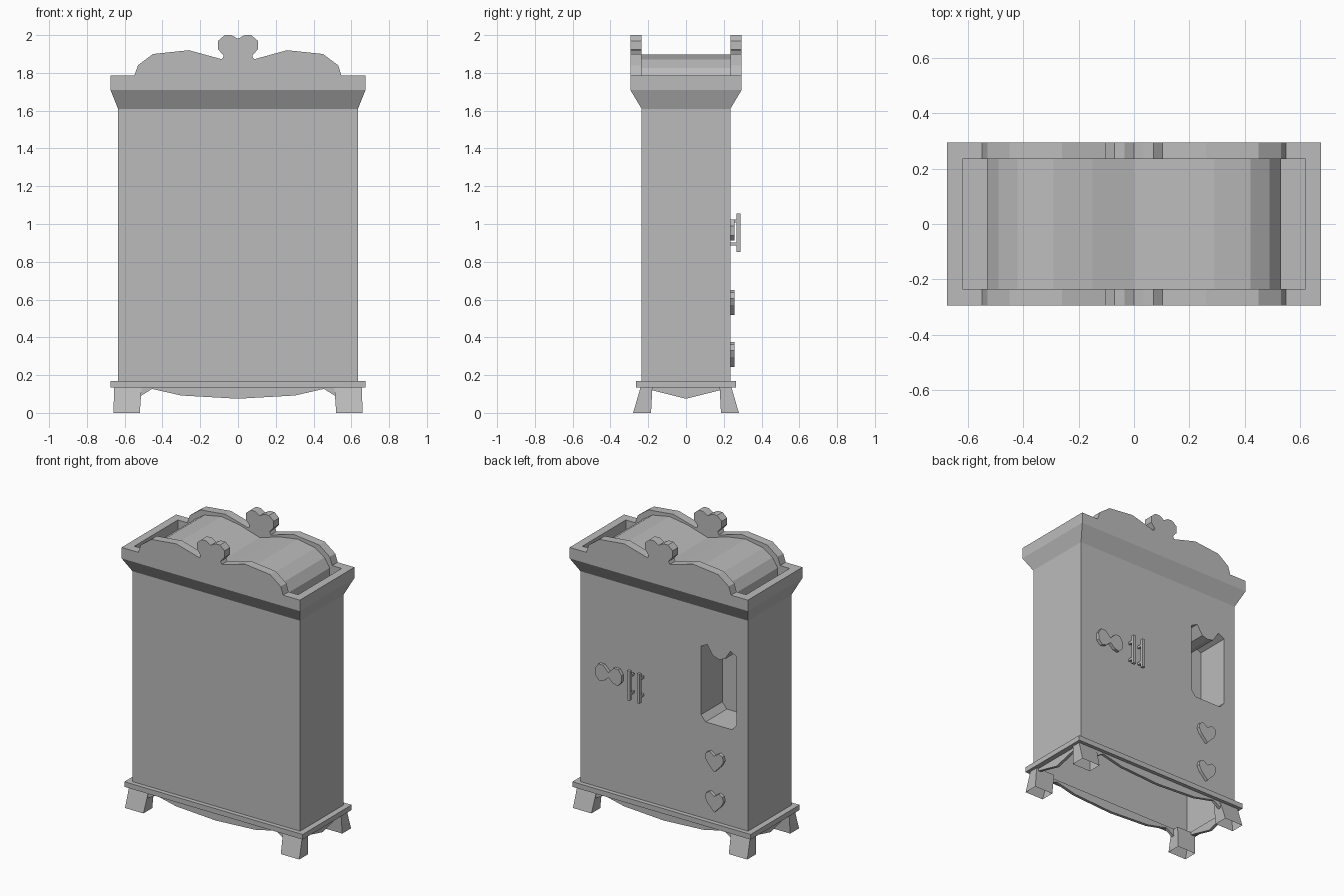
import bpy, bmesh

cube = bpy.data.objects.get("Cube")
if cube:
    bpy.data.objects.remove(cube, do_unlink=True)

grey = bpy.data.materials.new("plain_grey")
grey.use_nodes = True
grey.diffuse_color = (0.5, 0.5, 0.5, 1)
grey.node_tree.nodes["Principled BSDF"].inputs["Base Color"].default_value = (0.5, 0.5, 0.5, 1)


def finish(name, bm):
    bmesh.ops.recalc_face_normals(bm, faces=bm.faces)
    mesh = bpy.data.meshes.new(name)
    bm.to_mesh(mesh)
    bm.free()
    mesh.materials.append(grey)
    obj = bpy.data.objects.new(name, mesh)
    bpy.context.collection.objects.link(obj)
    return obj


def prism(name, profile, a, b, axis="y"):
    """Extrude an outline of (across, height) points along y or x."""
    bm = bmesh.new()
    rings = []
    for d in (a, b):
        pts = [(u, d, z) if axis == "y" else (d, u, z) for u, z in profile]
        rings.append([bm.verts.new(p) for p in pts])
    n = len(profile)
    for i in range(n):
        j = (i + 1) % n
        bm.faces.new((rings[0][i], rings[0][j], rings[1][j], rings[1][i]))
    bm.faces.new(rings[0])
    bm.faces.new(rings[1])
    return finish(name, bm)


def loft(name, rects, cap_first=True, cap_last=True, closed=False):
    """Join stacked rectangles (x0, x1, y0, y1, z)."""
    bm = bmesh.new()
    rings = [[bm.verts.new(p) for p in ((x0, y0, z), (x1, y0, z), (x1, y1, z), (x0, y1, z))]
             for x0, x1, y0, y1, z in rects]
    pairs = list(zip(rings, rings[1:])) + ([(rings[-1], rings[0])] if closed else [])
    for lo, hi in pairs:
        for i in range(4):
            j = (i + 1) % 4
            bm.faces.new((lo[i], lo[j], hi[j], hi[i]))
    if cap_first and not closed:
        bm.faces.new(rings[0])
    if cap_last and not closed:
        bm.faces.new(rings[-1])
    return finish(name, bm)


def centred(x, y, z):
    return (-x, x, -y, y, z)


def mirrored(half, cx=0.0):
    """Complete an outline from its left half, skipping doubled centre points."""
    left = [(cx + u, z) for u, z in half]
    right = [(cx - u, z) for u, z in reversed(half) if abs(u) > 1e-6]
    return left + right


# Cabinet body with a shaped niche in the back, open underneath
body = loft("cabinet_body", [centred(0.635, 0.235, 0.15), centred(0.635, 0.235, 1.61)])
niche_half = [(0, 0.832), (-0.1, 0.832), (-0.135, 0.872), (-0.135, 1.34),
              (-0.088, 1.365), (-0.045, 1.30), (0, 1.287)]
cutter = prism("niche_cutter", mirrored(niche_half, -0.413)[:], 0.005, 0.4)
cutter.hide_render = True
cut = body.modifiers.new("niche", "BOOLEAN")
cut.object = cutter
cut.solver = "EXACT"
bpy.context.view_layer.update()
graph = bpy.context.evaluated_depsgraph_get()
cut_mesh = bpy.data.meshes.new_from_object(body.evaluated_get(graph))
body.modifiers.clear()
body.data = cut_mesh
bpy.data.objects.remove(cutter, do_unlink=True)
bm = bmesh.new()
bm.from_mesh(cut_mesh)
bottom = [f for f in bm.faces if all(v.co.z < 0.16 for v in f.verts)]
bmesh.ops.delete(bm, geom=bottom, context="FACES_ONLY")
bm.to_mesh(cut_mesh)
bm.free()

# Flared crown with a sunken top
loft("crown", [centred(0.635, 0.235, 1.61), centred(0.675, 0.295, 1.71),
               centred(0.675, 0.295, 1.785), centred(0.62, 0.235, 1.785),
               centred(0.62, 0.235, 1.71)], cap_first=False)

# Double-humped roof between the pediments
roof_half = [(-0.53, 1.70), (-0.53, 1.765), (-0.49, 1.825), (-0.42, 1.872),
             (-0.29, 1.897), (-0.15, 1.875), (0, 1.83)]
prism("humped_roof", mirrored(roof_half), -0.235, 0.235)

# Front and back pediments with a heart finial
crest_half = [(-0.55, 1.78), (-0.53, 1.84), (-0.45, 1.90), (-0.26, 1.92), (-0.085, 1.872),
              (-0.075, 1.89), (-0.105, 1.925), (-0.105, 1.97), (-0.07, 2.0),
              (-0.035, 2.0), (0, 1.98)]
for name, side in (("front_pediment", -1), ("back_pediment", 1)):
    prism(name, mirrored(crest_half), side * 0.235, side * 0.295)

# Base moulding, an open frame
loft("base_moulding", [centred(0.675, 0.265, 0.135), centred(0.675, 0.265, 0.17),
                       centred(0.63, 0.23, 0.17), centred(0.63, 0.23, 0.135)], closed=True)

# Aprons under the base
long_half = [(-0.635, 0.14), (-0.635, 0.08), (-0.53, 0.08), (-0.455, 0.127),
             (-0.30, 0.092), (0, 0.075)]
short_half = [(-0.235, 0.14), (-0.235, 0.12), (-0.18, 0.12), (0, 0.075)]
for side, long_name, short_name in ((-1, "front_apron", "right_apron"), (1, "back_apron", "left_apron")):
    prism(long_name, mirrored(long_half), side * 0.22, side * 0.24)
    prism(short_name, mirrored(short_half), side * 0.62, side * 0.64, "x")

# Splayed hollow feet
for sx, xname in ((-1, "right"), (1, "left")):
    for sy, yname in ((-1, "front"), (1, "back")):
        loft(f"{yname}_{xname}_foot",
             [(sx * 0.52, sx * 0.66, sy * 0.185, sy * 0.28, 0),
              (sx * 0.51, sx * 0.655, sy * 0.178, sy * 0.24, 0.137)], cap_first=False)

# Heart knobs below the niche
heart_half = [(0, -0.068), (-0.052, -0.015), (-0.07, 0.02), (-0.062, 0.052),
              (-0.035, 0.066), (0, 0.042)]
for name, height in (("upper_heart", 0.585), ("lower_heart", 0.31)):
    prism(name, mirrored([(u, z + height) for u, z in heart_half], -0.393), 0.23, 0.257)

# Bow-shaped plate
bow_half = [(0, 0.95), (-0.035, 0.92), (-0.07, 0.912), (-0.097, 0.94), (-0.1, 0.99),
            (-0.075, 1.025), (-0.04, 1.025), (0, 0.985)]
prism("bow_plate", mirrored(bow_half, 0.408), 0.23, 0.257)

# Pair of bar handles on pegs
for name, x in (("outer", 0.235), ("inner", 0.16)):
    loft(f"{name}_handle_bar", [(x - 0.011, x + 0.011, 0.267, 0.288, z) for z in (0.852, 1.055)])
    for level, z in (("lower", 0.893), ("upper", 1.015)):
        loft(f"{name}_{level}_peg", [(x - 0.008, x + 0.008, 0.23, 0.27, z + d) for d in (-0.008, 0.008)])
